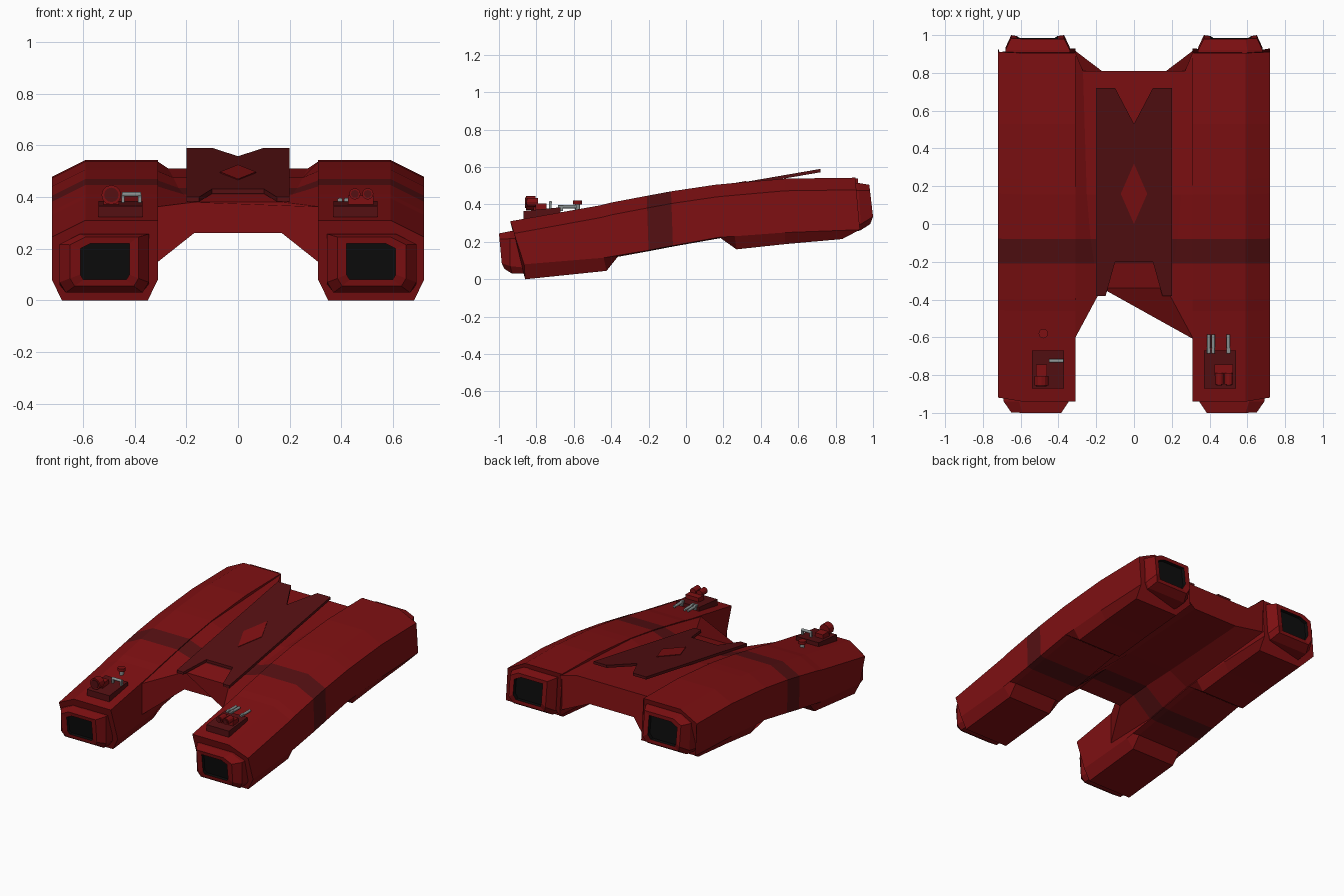
import bpy
import bmesh
from math import pi

if "Cube" in bpy.data.objects:
    bpy.data.objects.remove(bpy.data.objects["Cube"], do_unlink=True)


def material(name, r, g, b):
    mat = bpy.data.materials.new(name)
    mat.use_nodes = True
    mat.diffuse_color = (r, g, b, 1)
    mat.node_tree.nodes["Principled BSDF"].inputs["Base Color"].default_value = (r, g, b, 1)
    return mat


RED = material("hull red", .21, .005, .006)
DARK = material("dark red", .09, .005, .006)
BLACK = material("vent black", .004, .004, .004)
GREY = material("metal grey", .25, .28, .28)


def finish(name, bm, mats, mirror=False):
    bmesh.ops.recalc_face_normals(bm, faces=bm.faces)
    mesh = bpy.data.meshes.new(name)
    bm.to_mesh(mesh)
    bm.free()
    for mat in mats:
        mesh.materials.append(mat)
    obj = bpy.data.objects.new(name, mesh)
    bpy.context.collection.objects.link(obj)
    if mirror:
        mod = obj.modifiers.new("mirror", 'MIRROR')
        mod.use_mirror_merge = False
    return obj


def loft(name, rings, mats, accent=(), mirror=False):
    """Skin closed rings; segments listed in accent use the second material."""
    bm = bmesh.new()
    loops = [[bm.verts.new(p) for p in ring] for ring in rings]
    for s, (a, b) in enumerate(zip(loops, loops[1:])):
        for i in range(len(a)):
            j = (i + 1) % len(a)
            face = bm.faces.new((a[i], a[j], b[j], b[i]))
            face.material_index = int(s in accent)
    bm.faces.new(loops[0])
    last = bm.faces.new(loops[-1])
    last.material_index = int(len(rings) - 2 in accent)
    return finish(name, bm, mats, mirror)


def section(x0, x1, yt, ys, yb, zt, zs, zb, cut):
    """Seven-sided section with a bevelled outer shoulder and lower corners."""
    zc = zt - cut / 2
    yc = yt + (ys - yt) * (zt - zc) / (zt - zs)
    foot = cut * .3
    return [(x0, yt, zt), (x1 - cut, yt, zt), (x1, yc, zc), (x1, ys, zs),
            (x1 - foot, yb, zb), (x0 + foot, yb, zb), (x0, ys, zs)]


def slab(name, outline, height, thick, mat):
    """Thin prism whose top follows height(y)."""
    rings = [[(x, y, height(y) - d) for x, y in outline] for d in (thick, 0)]
    return loft(name, rings, [mat])


def both_sides(half):
    return half + [(-x, y) for x, y in reversed(half) if x > 0]


# Long twin pods: top y, side y, bottom y, top z, side z, bottom z
stations = [
    (-.94, -.865, -.86, .31, .08, 0),
    (-.46, -.44, -.425, .395, .115, .045),
    (-.4, -.38, -.365, .41, .125, .12),
    (-.21, -.2, -.2, .446, .155, .15),
    (-.08, -.07, -.07, .47, .18, .175),
    (.155, .18, .185, .505, .225, .22),
    (.24, .26, .27, .513, .23, .16),
    (.53, .53, .53, .538, .25, .188),
    (.905, .93, .835, .543, .265, .215)]
loft("side_pods", [section(.31, .72, *s, .13) for s in stations],
     [RED, DARK], accent=(3,), mirror=True)

# Front and rear vents with recessed black openings
loft("front_vents", [
    section(.345, .69, -.85, -.84, -.84, .257, .06, .03, .08),
    section(.345, .69, -.94, -.94, -.93, .257, .07, .03, .08),
    section(.385, .65, -1, -.985, -.97, .245, .085, .055, .06),
    section(.42, .61, -.995, -.98, -.975, .22, .1, .08, .04),
    section(.42, .61, -.97, -.96, -.95, .22, .1, .08, .04)],
    [RED, BLACK], accent=(3,), mirror=True)
loft("rear_vents", [
    section(.34, .68, .85, .85, .8, .515, .28, .245, .08),
    section(.34, .68, .92, .935, .93, .515, .295, .26, .08),
    section(.37, .65, .98, 1, .985, .505, .335, .295, .06),
    section(.405, .62, .98, .995, .985, .48, .355, .32, .05),
    section(.405, .62, .955, .97, .96, .48, .355, .32, .05)],
    [RED, BLACK], accent=(3,), mirror=True)


# Central bridge flaring into the pods
def bridge_ring(y, yo, xt, zt, zo, zl, zu):
    half = [(xt, y, zt), (.315, yo, zo), (.315, yo, zl), (.17, y, zu)]
    return half + [(-x, b, z) for x, b, z in reversed(half)]


loft("bridge", [bridge_ring(*s) for s in (
    (-.34, -.61, .17, .38, .362, .145, .26),
    (-.21, -.21, .21, .41, .442, .155, .28),
    (-.08, -.08, .23, .435, .466, .18, .29),
    (.155, .155, .25, .475, .502, .225, .3),
    (.81, .92, .27, .51, .54, .3, .34))], [RED, DARK], accent=(1,))


# Notched back plate with a diamond marking
def plate_top(y):
    return .4 + .173 * (y + .38)


slab("back_plate", both_sides([(0, .53), (.1, .72), (.2, .72), (.2, -.38),
                               (.15, -.38), (.1, -.2), (0, -.2)]),
     plate_top, .018, DARK)
slab("diamond_mark", both_sides([(0, .32), (.07, .16), (0, 0)]),
     lambda y: plate_top(y) + .004, .006, RED)


# Deck equipment
def box(name, loc, size, mat):
    bpy.ops.mesh.primitive_cube_add(size=1, location=loc)
    obj = bpy.context.object
    obj.name, obj.scale = name, size
    obj.data.materials.append(mat)
    return obj


def tube(name, loc, radius, length, mat, rot=(pi / 2, 0, 0)):
    bpy.ops.mesh.primitive_cylinder_add(vertices=12, radius=radius, depth=length,
                                        location=loc, rotation=rot)
    obj = bpy.context.object
    obj.name = name
    obj.data.materials.append(mat)
    return obj


for side, label in ((1, "left"), (-1, "right")):
    slab(label + "_deck_base",
         [(side * x, y) for x, y in ((.37, -.87), (.54, -.87), (.54, -.67), (.37, -.67))],
         lambda y: .365 + .1 * (y + .87), .06, DARK)

# Right side: lamp drum, handle and knob
box("lamp_mount", (-.49, -.78, .385), (.06, .07, .04), RED)
tube("lamp_drum", (-.49, -.83, .408), .038, .05, RED)
tube("lamp_lens", (-.49, -.857, .408), .028, .006, DARK)
tube("handle_bar", (-.412, -.725, .41), .009, .075, GREY, (0, pi / 2, 0))
for x in (-.445, -.38):
    box("handle_post", (x, -.725, .39), (.012, .014, .04), GREY)
tube("knob_stem", (-.48, -.58, .385), .014, .04, GREY, (0, 0, 0))
tube("knob_cap", (-.48, -.58, .41), .025, .02, RED, (0, 0, 0))

# Left side: twin scopes and three rods
box("scope_mount", (.475, -.775, .385), (.1, .06, .04), RED)
for x in (.452, .502):
    tube("scope", (x, -.82, .412), .022, .06, RED)
    tube("scope_lens", (x, -.852, .412), .015, .006, DARK)
for x in (.395, .42, .5):
    tube("rod", (x, -.635, .388), .009, .1, GREY)
    box("rod_clamp", (x, -.67, .38), (.02, .025, .03), GREY)
